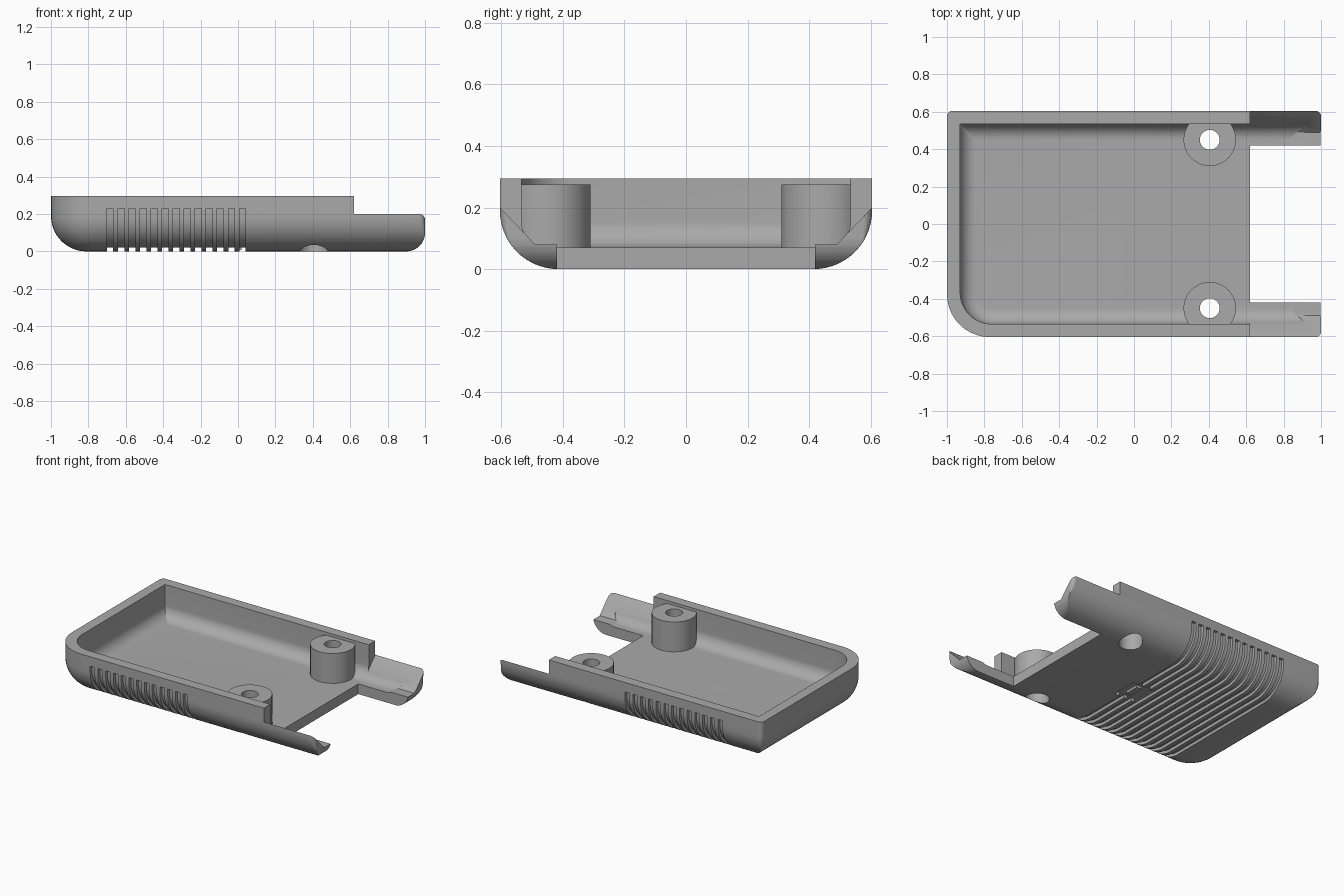
import bpy, bmesh
from math import sin, cos, pi, sqrt, radians
from mathutils import Matrix

if "Cube" in bpy.data.objects:
    bpy.data.objects.remove(bpy.data.objects["Cube"])

grey = bpy.data.materials.new("plain grey")
grey.use_nodes = True
GREY = (0.4, 0.4, 0.4, 1)
grey.diffuse_color = GREY
grey.node_tree.nodes["Principled BSDF"].inputs["Base Color"].default_value = GREY


def finish(name, bm):
    bmesh.ops.recalc_face_normals(bm, faces=bm.faces)
    mesh = bpy.data.meshes.new(name)
    bm.to_mesh(mesh)
    bm.free()
    obj = bpy.data.objects.new(name, mesh)
    bpy.context.collection.objects.link(obj)
    mesh.materials.append(grey)
    return obj


def arc_inset(h, r):
    """Horizontal inset of a bottom fillet of radius r at height h."""
    return r - sqrt(max(0, r * r - (r - h) ** 2)) if h < r else 0


def tub(name, x0, x1, y, z0, z1, fillet, end_fillet, round_r, small_r):
    """Box with rounded plan corners, lofted up through a bottom fillet."""
    bm = bmesh.new()
    heights = {fillet * (1 - cos(pi / 2 * i / 14)) for i in range(15)}
    heights |= {end_fillet * (1 - cos(pi / 2 * i / 6)) for i in range(7)}
    heights = sorted(round(h, 4) for h in heights) + [z1 - z0]
    rings = []
    for h in heights:
        d, e = arc_inset(h, fillet), arc_inset(h, end_fillet)
        left, right, side = x0 + d, x1 - e, y - d
        ring = []
        for sx, sy, r, a0 in ((-1, -1, round_r, pi), (1, -1, small_r, 1.5 * pi),
                              (1, 1, small_r, 0), (-1, 1, small_r, pi / 2)):
            r = max(r - d, 0.004)
            cx = left + r if sx < 0 else right - r
            for i in range(11):
                a = a0 + pi / 2 * i / 10
                ring.append(bm.verts.new((cx + r * cos(a), sy * (side - r) + r * sin(a), z0 + h)))
        rings.append(ring)
    for a, b in zip(rings, rings[1:]):
        for i in range(len(a)):
            j = (i + 1) % len(a)
            bm.faces.new((a[i], a[j], b[j], b[i]))
    bm.faces.new(rings[0])
    bm.faces.new(rings[-1])
    return finish(name, bm)


def prisms(name, section, spans):
    """Extrude a (y, z) section along x over each span."""
    bm = bmesh.new()
    for x0, x1 in spans:
        a = [bm.verts.new((x0, y, z)) for y, z in section]
        b = [bm.verts.new((x1, y, z)) for y, z in section]
        bm.faces.new(a)
        bm.faces.new(b)
        for i in range(len(a)):
            j = (i + 1) % len(a)
            bm.faces.new((a[i], a[j], b[j], b[i]))
    return finish(name, bm)


def post_pair(name, r, z0, z1):
    """Matching upright cylinders on both sides."""
    bm = bmesh.new()
    for s in (-1, 1):
        bmesh.ops.create_cone(bm, cap_ends=True, segments=48, radius1=r, radius2=r, depth=z1 - z0,
                              matrix=Matrix.Translation((0.405, s * 0.45, (z0 + z1) / 2)))
    return finish(name, bm)


def cut(obj, cutter):
    cutter.hide_render = True
    mod = obj.modifiers.new("cut", "BOOLEAN")
    mod.operation, mod.solver, mod.object = "DIFFERENCE", "EXACT", cutter
    bpy.context.view_layer.update()
    result = bpy.data.meshes.new_from_object(obj.evaluated_get(bpy.context.evaluated_depsgraph_get()))
    obj.modifiers.clear()
    obj.data = result
    bpy.data.objects.remove(cutter)


# Outer shell
shell = tub("case_shell", -1, 1, 0.605, 0, 0.295, 0.19, 0.1, 0.23, 0.03)

# Cavity, leaving the two screw posts standing
cavity = tub("cavity_cutter", -0.93, 0.915, 0.535, 0.07, 0.4, 0.085, 0.085, 0.17, 0.004)
cut(cavity, post_pair("post_cutter", 0.14, 0.0, 0.275))
cut(shell, cavity)

# Open end: leaves two arms with sloping inner faces
half = [(0.42, -0.1), (0.42, 0.08), (0.49, 0.08), (0.72, 0.32), (0.72, 0.5)]
opening = half + [(-y, z) for y, z in reversed(half)]
cut(shell, prisms("opening_cutter", opening, [(0.62, 1.2)]))

# Screw holes with wide recesses from below
cut(shell, post_pair("hole_cutter", 0.053, -0.1, 0.5))
cut(shell, post_pair("recess_cutter", 0.075, -0.1, 0.15))

# Grip grooves wrapping under the case
quarter = [(0.585, 0.23)] + [(0.415 + 0.17 * cos(a), 0.19 - 0.17 * sin(a))
                             for a in (pi / 2 * i / 14 for i in range(15))]
band = quarter + [(-y, z) for y, z in reversed(quarter)]
band += [(-0.7, 0.23), (-0.7, -0.1), (0.7, -0.1), (0.7, 0.23)]
cut(shell, prisms("groove_cutter", band, [(-0.7 + 0.0589 * i, -0.667 + 0.0589 * i) for i in range(13)]))

# Small latch recess in the underside, with a raised bar
pocket = [(-0.09, -0.1), (0.09, -0.1), (0.09, 0.025), (-0.09, 0.025)]
cut(shell, prisms("pocket_cutter", pocket, [(-0.08, 0.08)]))
bar = [(-0.05, 0.008), (0.05, 0.008), (0.05, 0.03), (-0.05, 0.03)]
prisms("latch_bar", bar, [(-0.02, 0.02)])

bpy.ops.object.select_all(action="DESELECT")
shell.select_set(True)
bpy.context.view_layer.objects.active = shell
bpy.ops.object.shade_smooth_by_angle(angle=radians(30))
